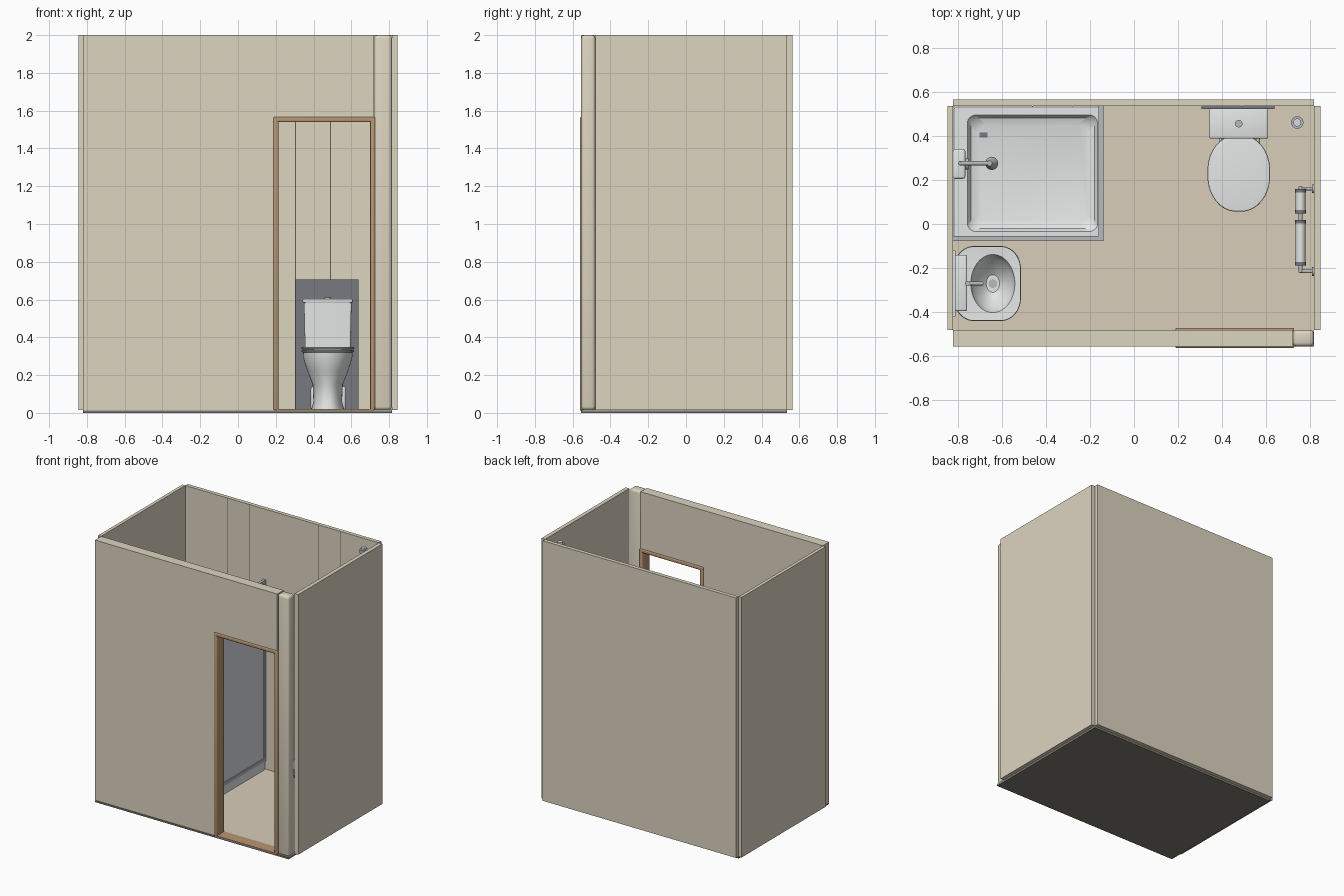
import bpy, bmesh, math
from mathutils import Vector

old = bpy.data.objects.get("Cube")
if old:
    bpy.data.objects.remove(old, do_unlink=True)


def material(name, r, g, b):
    m = bpy.data.materials.new(name)
    m.use_nodes = True
    m.diffuse_color = (r, g, b, 1)
    m.node_tree.nodes["Principled BSDF"].inputs["Base Color"].default_value = (r, g, b, 1)
    return m


WALL = material("beige wall", .72, .66, .53)
FLOOR = material("beige floor", .70, .61, .49)
SLAB = material("dark base", .22, .20, .175)
WOOD = material("brown wood", .47, .30, .17)
WHITE = material("white ceramic", .77, .80, .79)
GREY = material("dark grey panel", .19, .19, .22)
GLASS = material("blue grey glass", .68, .71, .75)
METAL = material("grey metal", .46, .50, .52)
SEAM = material("seam brown", .12, .11, .10)


def finish(name, bm, mat, smooth=True):
    bmesh.ops.recalc_face_normals(bm, faces=bm.faces)
    me = bpy.data.meshes.new(name)
    bm.to_mesh(me)
    bm.free()
    me.materials.append(mat)
    ob = bpy.data.objects.new(name, me)
    bpy.context.collection.objects.link(ob)
    if smooth:
        bpy.ops.object.select_all(action='DESELECT')
        ob.select_set(True)
        bpy.context.view_layer.objects.active = ob
        bpy.ops.object.shade_smooth_by_angle(angle=math.radians(35))
    return ob


def box(name, x, y, z, mat, bevel=0):
    """Box from (min, max) pairs, with optional rounded edges."""
    bm = bmesh.new()
    bmesh.ops.create_cube(bm, size=1)
    for v in bm.verts:
        v.co = [a[0] + (c + .5) * (a[1] - a[0]) for a, c in zip((x, y, z), v.co)]
    if bevel:
        bmesh.ops.bevel(bm, geom=bm.edges[:], offset=bevel, segments=3,
                        profile=.5, affect='EDGES')
    return finish(name, bm, mat, bool(bevel))


def tube(name, a, b, r, mat, r2=None):
    """Cylinder or cone between two points."""
    a, b = Vector(a), Vector(b)
    bm = bmesh.new()
    bmesh.ops.create_cone(bm, cap_ends=True, segments=20, radius1=r,
                          radius2=r if r2 is None else r2, depth=(b - a).length)
    turn = Vector((0, 0, 1)).rotation_difference(b - a)
    for v in bm.verts:
        v.co = turn @ v.co + (a + b) / 2
    return finish(name, bm, mat)


def loft(name, rings, mat, steps=9):
    """Skin rings of (cx, cy, rx, ry, z, roundness); roundness 1 is an ellipse."""
    bm = bmesh.new()
    loops = []
    for cx, cy, rx, ry, z, f in rings:
        loop = []
        for q, (sx, sy) in enumerate(((1, 1), (-1, 1), (-1, -1), (1, -1))):
            for i in range(steps):
                t = math.pi / 2 * (q + (i + .5) / steps)
                loop.append(bm.verts.new((cx + rx * (sx * (1 - f) + f * math.cos(t)),
                                          cy + ry * (sy * (1 - f) + f * math.sin(t)), z)))
        loops.append(loop)
    n = len(loops[0])
    for lo, hi in zip(loops, loops[1:]):
        for i in range(n):
            bm.faces.new((lo[i], lo[(i + 1) % n], hi[(i + 1) % n], hi[i]))
    bm.faces.new(loops[0])
    bm.faces.new(loops[-1])
    return finish(name, bm, mat)


# Room shell
LOW, TOP = .015, 2
FRONT = (-.555, -.48)
box("base_slab", (-.82, .815), (-.555, .535), (0, .012), SLAB)
box("floor", (-.82, .815), (-.55, .535), (.012, .017), FLOOR)
box("left_wall", (.815, .845), (-.48, .535), (LOW, TOP), WALL)
box("right_wall", (-.845, -.82), (-.48, .535), (LOW, TOP), WALL)
box("back_wall", (-.82, .815), (.535, .565), (LOW, TOP), WALL)
box("front_wall", (-.82, .2), FRONT, (LOW, TOP), WALL)
box("wall_over_door", (.2, .72), FRONT, (1.56, TOP), WALL)
box("front_corner_post", (.72, .815), FRONT, (LOW, TOP), WALL, .018)
for x in (-.46, -.28, .305, .49):
    box("back_wall_seam", (x - .002, x + .002), (.533, .536), (LOW, TOP), SEAM)

# Door frame
DEPTH = (-.562, -.472)
for x in (.188, .7):
    box("door_jamb", (x, x + .026), DEPTH, (LOW, 1.565), WOOD, .006)
box("door_head", (.188, .726), DEPTH, (1.54, 1.566), WOOD, .006)
box("door_threshold", (.2, .715), DEPTH, (.013, .021), WOOD)

# Shower tray
tx, ty = -.48, .23
loft("shower_tray", [(tx, ty, .34, .305, LOW, .03), (tx, ty, .34, .305, .08, .03),
                     (tx, ty, .335, .3, .085, .03), (tx + .02, ty, .295, .265, .085, .14),
                     (tx + .02, ty, .28, .25, .06, .16), (tx + .02, ty, .25, .22, .048, .2)], WHITE)
box("shower_drain", (-.7, -.665), (.393, .415), (.045, .054), GREY)

# Shower screens: a pane with rails and posts on two sides
side_x, front_y = (-.16, -.138), (-.077, -.055)
box("side_glass", (-.153, -.145), (-.06, .53), (.09, 1.45), GLASS)
box("front_glass", (-.815, -.15), (-.07, -.062), (.09, 1.45), GLASS)
for z in ((.08, .105), (1.44, 1.462)):
    box("side_rail", side_x, (-.077, .535), z, METAL)
    box("front_rail", (-.82, -.138), front_y, z, METAL)
for name, x, y in (("back_post", side_x, (.513, .535)), ("corner_post", side_x, front_y),
                   ("wall_post", (-.82, -.798), front_y)):
    box(name, x, y, (.08, 1.462), METAL)

# Shower unit and head
box("shower_unit", (-.82, -.765), (.205, .34), (.85, 1.08), WHITE, .01)
tube("shower_knob", (-.77, .272, .95), (-.75, .272, .95), .025, METAL)
tube("shower_riser", (-.79, .275, 1.06), (-.79, .275, 1.42), .008, METAL)
tube("shower_arm", (-.79, .275, 1.41), (-.66, .275, 1.4), .01, METAL)
tube("shower_head", (-.655, .275, 1.41), (-.645, .275, 1.37), .012, METAL, .03)

# Wash basin
bx, by = -.665, -.27
loft("basin_pedestal", [(-.72, by, .085, .085, LOW, .8), (-.72, by, .06, .06, .1, .8),
                        (-.72, by, .06, .065, .4, .8), (-.7, by, .09, .1, .5, .8)], WHITE)
loft("basin", [(-.7, by, .09, .1, .47, .8), (bx, by, .135, .15, .53, .7),
               (bx, by, .152, .17, .6, .6), (bx, by, .15, .168, .615, .6),
               (-.64, by, .1, .132, .612, 1), (-.64, by, .085, .11, .56, 1),
               (-.64, by, .03, .04, .51, 1)], WHITE)
box("basin_back", (-.82, -.757), (-.395, -.14), (.5, .65), WHITE, .008)
tube("basin_drain", (-.64, by, .508), (-.64, by, .514), .02, METAL)
tube("tap_body", (-.755, by, .61), (-.755, by, .69), .012, METAL)
tube("tap_spout", (-.76, by, .68), (-.685, by, .665), .009, METAL)
box("mirror", (-.82, -.81), (-.42, -.12), (.85, 1.3), GLASS)

# Toilet
cx = .475
box("toilet_back_panel", (.305, .637), (.522, .536), (.02, .705), GREY)
box("toilet_rear_base", (.385, .572), (.32, .52), (LOW, .14), WHITE, .015)
box("toilet_neck", (.395, .555), (.3, .52), (.13, .34), WHITE, .015)
loft("toilet_bowl", [(cx, .26, .088, .15, LOW, .9), (cx, .26, .076, .14, .06, .9),
                     (cx, .255, .08, .135, .15, 1), (cx, .24, .108, .15, .22, 1),
                     (cx, .23, .13, .165, .29, 1), (cx, .23, .132, .168, .32, 1)], WHITE)
for name, z, r in (("toilet_seat", .32, .14), ("toilet_lid", .336, .142)):
    loft(name, [(cx, .23, r - .006, .168, z, .92), (cx, .23, r, .174, z + .005, .92),
                (cx, .23, r - .002, .172, z + .011, .92),
                (cx, .23, r - .02, .15, z + .014, .92)], WHITE)
loft("cistern", [(cx, .456, .12, .06, .34, .1), (cx, .456, .126, .063, .585, .1)], WHITE)
box("cistern_lid", (.342, .608), (.388, .522), (.583, .603), WHITE, .006)
tube("flush_button", (cx, .455, .6), (cx, .455, .61), .017, METAL)

# Corner pipe
tube("corner_pipe", (.74, .46, LOW), (.74, .46, 1.975), .018, GLASS)
for z in (.02, 1.93):
    tube("pipe_collar", (.74, .46, z), (.74, .46, z + .03), .028, METAL)

# Towel rail with two sleeves on the side wall
rz = .8
for y in (-.215, .16):
    tube("rail_bracket", (.815, y, rz), (.75, y, rz), .008, METAL)
    tube("rail_flange", (.815, y, rz), (.807, y, rz), .02, METAL)
tube("towel_rail", (.755, -.22, rz), (.755, .17, rz), .01, METAL)
for y0, y1 in ((-.18, .01), (.055, .15)):
    tube("rail_sleeve", (.755, y0, rz), (.755, y1, rz), .022, WHITE)
    for y in (y0, y1):
        tube("sleeve_ring", (.755, y - .008, rz), (.755, y + .008, rz), .025, GREY)
